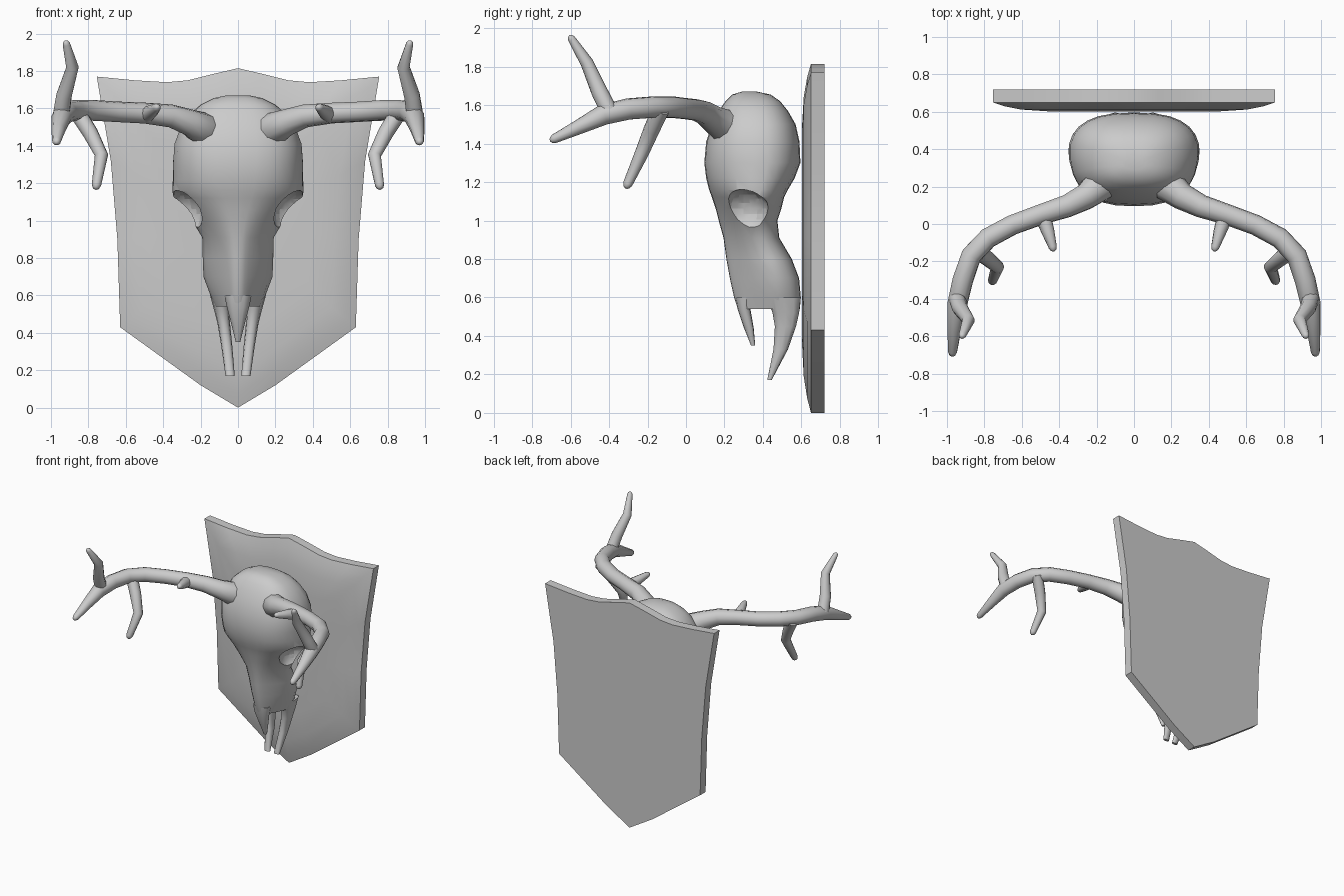
import bpy, bmesh, math
from mathutils import Vector

if "Cube" in bpy.data.objects:
    bpy.data.objects.remove(bpy.data.objects["Cube"])


def loft(name, rings, angle=50):
    """Skin a list of equal-length point rings and cap both ends."""
    bm = bmesh.new()
    vs = [[bm.verts.new(p) for p in r] for r in rings]
    n = len(rings[0])
    for a, b in zip(vs, vs[1:]):
        for i in range(n):
            j = (i + 1) % n
            bm.faces.new((a[i], a[j], b[j], b[i]))
    bm.faces.new(vs[0])
    bm.faces.new(vs[-1])
    bmesh.ops.recalc_face_normals(bm, faces=bm.faces)
    me = bpy.data.meshes.new(name)
    bm.to_mesh(me)
    bm.free()
    ob = bpy.data.objects.new(name, me)
    bpy.context.collection.objects.link(ob)
    smooth(ob, angle)
    return ob


def smooth(ob, angle):
    bpy.ops.object.select_all(action='DESELECT')
    ob.select_set(True)
    bpy.context.view_layer.objects.active = ob
    bpy.ops.object.shade_smooth_by_angle(angle=math.radians(angle))


def section(z, yf, yb, w, fr=1.0, cx=0.0, e=0.75, n=28):
    """Rounded horizontal section, narrowed to the ratio fr at its front."""
    pts = []
    for i in range(n):
        a = 2 * math.pi * i / n
        c, s = math.cos(a), math.sin(a)
        y = (yf + yb) / 2 + (yb - yf) / 2 * math.copysign(abs(s) ** e, s)
        t = min(1, 1.7 * (y - yf) / (yb - yf))
        x = w * math.copysign(abs(c) ** e, c) * (fr + (1 - fr) * t)
        pts.append((cx + x, y, z))
    return pts


def tube(name, path, sx, n=10):
    """Sweep a circle along (x, y, z, radius) points, with a rounded tip."""
    P = [Vector((sx * p[0], p[1], p[2])) for p in path]
    R = [p[3] for p in path]
    d = (P[-1] - P[-2]).normalized()
    P += [P[-1] + d * R[-1] * 0.7, P[-1] + d * R[-1]]
    R += [R[-1] * 0.7, R[-1] * 0.25]
    rings, u = [], None
    for i, p in enumerate(P):
        t = (P[min(i + 1, len(P) - 1)] - P[max(i - 1, 0)]).normalized()
        u = u or t.orthogonal()
        u = (u - t * u.dot(t)).normalized()
        v = t.cross(u)
        rings.append([p + R[i] * (math.cos(a) * u + math.sin(a) * v)
                      for a in (2 * math.pi * k / n for k in range(n))])
    return loft(name, rings)


# Wall shield: half outline mirrored, thick rim and gently raised front
half = [(0, 0.0), (0.2, 0.12), (0.63, 0.43), (0.645, 0.9), (0.68, 1.32), (0.755, 1.77),
        (0.55, 1.75), (0.38, 1.74), (0.27, 1.75), (0.13, 1.785), (0, 1.815)]
outline = half + [(-x, z) for x, z in reversed(half[1:-1])]
loft("shield_plaque", [[(x * s, y, 0.95 + (z - 0.95) * s) for x, z in outline]
                       for s, y in ((1, 0.72), (1, 0.65), (0.92, 0.63), (0.8, 0.612), (0.6, 0.602))], 40)

# Skull: stacked sections (z, front y, back y, half width, front narrowing)
skull = loft("skull", [section(*r) for r in (
    (1.67, 0.29, 0.37, 0.06, 1), (1.655, 0.24, 0.44, 0.13, 1), (1.62, 0.205, 0.49, 0.2, 1),
    (1.57, 0.17, 0.53, 0.26, .95), (1.5, 0.135, 0.57, 0.31, .92), (1.41, 0.105, 0.59, 0.345, .9),
    (1.3, 0.095, 0.595, 0.355, .85), (1.22, 0.105, 0.565, 0.355, .8), (1.16, 0.12, 0.53, 0.358, .72),
    (1.12, 0.135, 0.51, 0.35, .62), (1.06, 0.155, 0.495, 0.3, .55), (1.0, 0.17, 0.475, 0.25, .48),
    (0.91, 0.195, 0.485, 0.195, .4), (0.8, 0.21, 0.55, 0.192, .33), (0.7, 0.228, 0.588, 0.188, .32),
    (0.6, 0.25, 0.597, 0.15, .36), (0.54, 0.27, 0.592, 0.125, .4))])

# Eye sockets scooped out of both sides
for sx in (1, -1):
    bpy.ops.mesh.primitive_uv_sphere_add(segments=24, ring_count=14, radius=1,
                                         location=(sx * 0.31, 0.3, 1.035))
    cut = bpy.context.object
    cut.name = "socket_cutter"
    cut.scale = (0.125, 0.138, 0.128)
    for p in cut.data.polygons:
        p.use_smooth = True
    bpy.context.view_layer.update()
    m = skull.modifiers.new("socket", 'BOOLEAN')
    m.operation, m.solver, m.object = 'DIFFERENCE', 'EXACT', cut
    bpy.context.view_layer.objects.active = skull
    bpy.ops.object.modifier_apply(modifier=m.name)
    bpy.data.objects.remove(cut)
smooth(skull, 40)

# Nose bone tip
loft("nose_bone", [section(*r, n=12) for r in (
    (0.6, 0.255, 0.36, 0.075, .8), (0.54, 0.268, 0.335, 0.062, .8),
    (0.44, 0.302, 0.352, 0.035, .8), (0.35, 0.338, 0.36, 0.012, 1))])

beam = [(0.15, 0.27, 1.47, .085), (0.19, 0.2, 1.49, .09), (0.26, 0.145, 1.525, .072), (0.36, 0.095, 1.56, .062),
        (0.5, 0.05, 1.575, .056), (0.65, -0.005, 1.582, .055), (0.78, -0.075, 1.59, .056),
        (0.87, -0.17, 1.59, .056), (0.915, -0.3, 1.58, .056), (0.945, -0.43, 1.55, .054),
        (0.96, -0.56, 1.485, .038), (0.97, -0.685, 1.425, .024)]
tines = {
    "upper_tine": [(0.945, -0.4, 1.57, .045), (0.93, -0.45, 1.67, .043),
                   (0.885, -0.515, 1.82, .034), (0.918, -0.595, 1.945, .02)],
    "lower_tine": [(0.86, -0.13, 1.58, .045), (0.79, -0.18, 1.47, .042),
                   (0.73, -0.23, 1.35, .036), (0.757, -0.303, 1.19, .025)],
    "brow_tine": [(0.49, 0.05, 1.565, .045), (0.46, -0.04, 1.585, .035), (0.434, -0.125, 1.605, .022)]}

for sx, side in ((1, "right"), (-1, "left")):
    # Jaw prong
    loft("jaw_prong_" + side, [section(z, f, b, w, 0.9, sx * c, n=12) for z, f, b, w, c in (
        (0.6, 0.42, 0.597, 0.05, 0.1), (0.52, 0.45, 0.588, 0.042, 0.086), (0.45, 0.462, 0.572, 0.034, 0.076),
        (0.33, 0.455, 0.53, 0.03, 0.06), (0.17, 0.422, 0.445, 0.025, 0.042))])
    # Antler and its branches
    tube("antler_beam_" + side, beam, sx)
    for name, path in tines.items():
        tube(name + "_" + side, path, sx)
